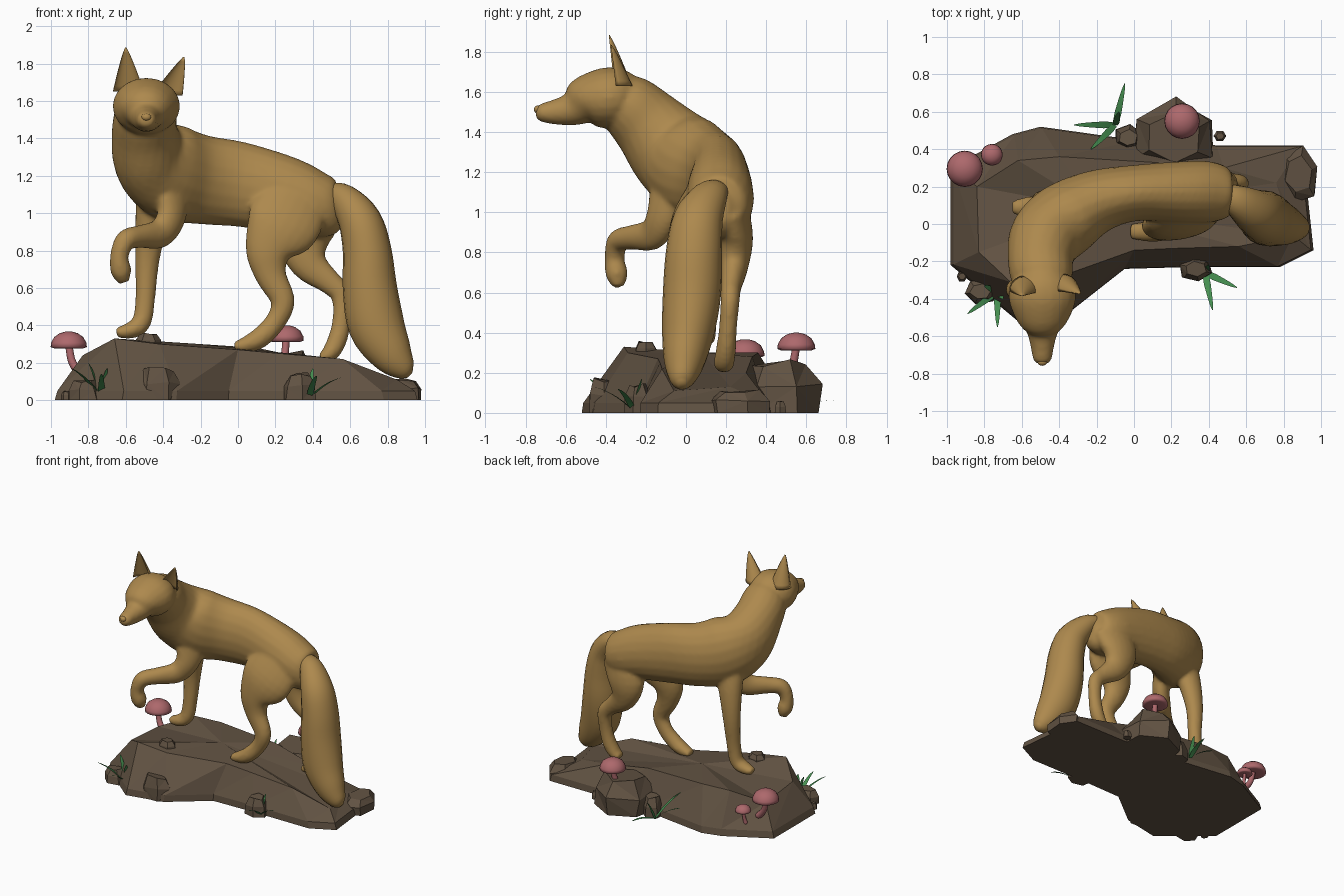
import bpy, bmesh, math, random
from mathutils import Vector, Matrix

if "Cube" in bpy.data.objects:
    bpy.data.objects.remove(bpy.data.objects["Cube"])
random.seed(4)


def material(name, rgb):
    m = bpy.data.materials.new(name)
    m.diffuse_color = (*rgb, 1)
    m.use_nodes = True
    m.node_tree.nodes["Principled BSDF"].inputs["Base Color"].default_value = m.diffuse_color
    return m


FUR = material("ochre_fur", (0.42, 0.25, 0.075))
STONE = material("stone", (0.12, 0.085, 0.055))
PINK = material("mushroom_pink", (0.42, 0.14, 0.15))
GREEN = material("grass_green", (0.06, 0.27, 0.08))
Y, Z = Vector((0, 1, 0)), Vector((0, 0, 1))


def finish(bm, name, mat, smooth=True):
    bmesh.ops.recalc_face_normals(bm, faces=bm.faces)
    me = bpy.data.meshes.new(name)
    for f in bm.faces:
        f.smooth = smooth
    bm.to_mesh(me)
    bm.free()
    me.materials.append(mat)
    ob = bpy.data.objects.new(name, me)
    bpy.context.collection.objects.link(ob)
    return ob


def spline(rows, steps=4):
    """Catmull-Rom through rows of numbers."""
    rows = [Vector(r) for r in rows]
    ext = [rows[0] * 2 - rows[1]] + rows + [rows[-1] * 2 - rows[-2]]
    out = []
    for i in range(1, len(ext) - 2):
        a, b, c, d = ext[i - 1:i + 3]
        for s in range(steps):
            t = s / steps
            out.append(0.5 * (2 * b + (c - a) * t + (2 * a - 5 * b + 4 * c - d) * t ** 2
                              + (3 * b - a - 3 * c + d) * t ** 3))
    return out + [rows[-1]]


def skin(bm, rings):
    rings = [[bm.verts.new(p) for p in r] for r in rings]
    n = len(rings[0])
    for r, q in zip(rings, rings[1:]):
        for i in range(n):
            bm.faces.new((r[i], r[(i + 1) % n], q[(i + 1) % n], q[i]))
    bm.faces.new(rings[0])
    bm.faces.new(rings[-1])


def loft(bm, rows, ref, n=20):
    """Rows are x, y, z, radius across ref, radius along ref."""
    pts = spline(rows)
    rings = []
    for i, p in enumerate(pts):
        t = (pts[min(i + 1, len(pts) - 1)] - pts[max(i - 1, 0)])
        t = Vector(t[:3]).normalized()
        a = t.cross(ref).normalized()
        b = a.cross(t)
        c = Vector(p[:3])
        rings.append([c + a * p[3] * math.cos(k * math.tau / n)
                      + b * p[4] * math.sin(k * math.tau / n) for k in range(n)])
    skin(bm, rings)


# fox: torso with neck, head and four legs, fused into one skin
fox = bmesh.new()
loft(fox, [(.56, .16, 1.02, .05, .08), (.5, .16, 1.02, .13, .15), (.4, .17, 1.05, .165, .18),
           (.25, .17, 1.1, .165, .205), (0, .165, 1.155, .15, .228), (-.2, .12, 1.18, .17, .24),
           (-.36, .03, 1.22, .2, .26), (-.47, -.07, 1.31, .195, .23), (-.5, -.19, 1.44, .175, .185),
           (-.49, -.3, 1.545, .16, .155), (-.49, -.36, 1.58, .1, .1)], Z)
loft(fox, [(-.49, -.23, 1.58, .08, .08), (-.49, -.31, 1.58, .16, .135), (-.49, -.4, 1.57, .18, .152),
           (-.49, -.5, 1.555, .145, .126), (-.49, -.57, 1.515, .088, .085),
           (-.49, -.66, 1.5, .062, .062), (-.49, -.725, 1.497, .05, .045),
           (-.49, -.75, 1.497, .025, .024)], Z)
# standing front leg
loft(fox, [(-.42, .06, 1.15, .13, .08), (-.46, .1, .95, .09, .075), (-.485, .12, .75, .066, .06),
           (-.495, .11, .55, .053, .05), (-.515, .1, .42, .052, .052),
           (-.57, .09, .375, .046, .056), (-.65, .09, .36, .027, .036)], Y)
# raised front leg
loft(fox, [(-.34, -.08, 1.12, .12, .06), (-.36, -.12, .97, .09, .065), (-.42, -.17, .89, .08, .06),
           (-.52, -.27, .875, .062, .056), (-.6, -.34, .855, .056, .056),
           (-.635, -.355, .77, .048, .05), (-.625, -.345, .69, .056, .056),
           (-.61, -.335, .63, .03, .03)], Vector((.76, -.65, 0)))
# hind legs, near and far
loft(fox, [(.32, .08, 1.1, .18, .07), (.24, .01, .94, .2, .085), (.165, -.01, .8, .13, .08),
           (.175, -.02, .67, .085, .062), (.24, -.03, .53, .065, .052), (.2, -.03, .42, .056, .05),
           (.12, -.04, .335, .056, .055), (.05, -.04, .3, .046, .052), (-.02, -.04, .285, .025, .04)], Y)
loft(fox, [(.4, .22, 1.03, .17, .09), (.35, .25, .87, .15, .085), (.38, .24, .73, .1, .07),
           (.49, .225, .63, .065, .052), (.555, .22, .56, .058, .048), (.555, .21, .43, .05, .045),
           (.53, .2, .32, .052, .05), (.49, .19, .25, .046, .052), (.44, .19, .225, .025, .04)], Y)
body = finish(fox, "fox_body", FUR)
rm = body.modifiers.new("fuse", 'REMESH')
rm.mode = 'VOXEL'
rm.voxel_size = 0.013
rm.use_smooth_shade = True
sm = body.modifiers.new("blend", 'SMOOTH')
sm.factor, sm.iterations = 0.5, 7

# bushy tail
bm = bmesh.new()
loft(bm, [(.47, .17, 1.12, .04, .05), (.56, .12, 1.08, .08, .09), (.65, .06, .96, .115, .125),
          (.69, .04, .8, .13, .14), (.705, .03, .6, .145, .145), (.74, .01, .4, .15, .13),
          (.82, -.01, .25, .115, .1), (.89, -.02, .165, .065, .06), (.92, -.02, .135, .02, .02)], Y)
finish(bm, "tail", FUR)

# cupped ears: round back, hollow front
for name, base, tip in (("ear_left", (-.585, -.36, 1.65), (-.6, -.385, 1.885)),
                        ("ear_right", (-.38, -.35, 1.63), (-.29, -.375, 1.835))):
    bm = bmesh.new()
    b, t = Vector(base), Vector(tip)
    rings = []
    for k in range(9):
        f = k / 8
        w = .004 + .08 * (1 - f) ** .85
        ring = []
        for j in range(20):
            s = math.sin(j * math.tau / 20)
            ring.append(b.lerp(t, f) + Vector((w * math.cos(j * math.tau / 20),
                                              w * (s if s > 0 else -.55 * s), 0)))
        rings.append(ring)
    skin(bm, rings)
    finish(bm, name, FUR)


def ball(name, loc, scale, mat):
    bm = bmesh.new()
    bmesh.ops.create_uvsphere(bm, u_segments=16, v_segments=10, radius=1,
                              matrix=Matrix.Translation(loc) @ Matrix.Diagonal((*scale, 1)))
    return finish(bm, name, mat)


ball("nose", (-.49, -.738, 1.513), (.026, .02, .02), FUR)
ball("eye_left", (-.556, -.545, 1.594), (.02, .016, .017), FUR)
ball("eye_right", (-.424, -.545, 1.58), (.02, .016, .017), FUR)

# faceted rock slab: ground outline with matching top edge
low = [(-.98, -.22), (-.62, -.52), (-.33, -.46), (-.05, -.24), (.3, -.23), (.78, -.23), (.96, -.14),
       (.9, .42), (.45, .42), (0, .45), (-.5, .52), (-.65, .48), (-.98, .3)]
top = [(-.83, -.15, .24), (-.66, -.31, .33), (-.42, -.29, .3), (0, -.14, .27), (.22, -.13, .25),
       (.56, -.12, .22), (.85, -.06, .11), (.76, .22, .13), (.48, .3, .2), (.1, .33, .28),
       (-.4, .36, .3), (-.62, .34, .3), (-.84, .2, .21)]
bm = bmesh.new()
lo = [bm.verts.new((x, y, 0)) for x, y in low]
mid = [bm.verts.new((x * .985, y * .985, .05)) for x, y in low]
hi = [bm.verts.new(p) for p in top]
hub = bm.verts.new((-.2, .08, .3))
bm.faces.new(lo)
for i in range(len(lo)):
    j = (i + 1) % len(lo)
    bm.faces.new((lo[i], lo[j], mid[j], mid[i]))
    bm.faces.new((mid[i], mid[j], hi[j]))
    bm.faces.new((mid[i], hi[j], hi[i]))
    bm.faces.new((hi[i], hi[j], hub))
finish(bm, "rock_slab", STONE, False)


def rock(name, loc, size, turn=0.0):
    """Chiselled block: a jittered six-sided frustum."""
    bm = bmesh.new()
    rings = []
    for z, s in ((0, 1), (.55, .95), (1, .62)):
        rings.append([Vector((loc[0] + size[0] * s * math.cos(turn + k * math.tau / 6) * random.uniform(.88, 1.1),
                              loc[1] + size[1] * s * math.sin(turn + k * math.tau / 6) * random.uniform(.88, 1.1),
                              loc[2] + size[2] * z * (random.uniform(.85, 1) if z else 1)))
                      for k in range(6)])
    skin(bm, rings)
    bmesh.ops.triangulate(bm, faces=[f for f in bm.faces if len(f.verts) == 4])
    finish(bm, name, STONE, False)


rock("back_boulder", (.22, .46, 0), (.24, .22, .27), .5)
rock("end_rock", (.88, .26, 0), (.115, .16, .12), .3)
rock("front_rock", (-.43, -.41, 0), (.13, .09, .18))
rock("back_rock", (-.03, .46, 0), (.08, .07, .16), .4)
rock("edge_rock", (.33, -.24, 0), (.09, .07, .15), .7)
rock("corner_rock", (-.82, -.36, 0), (.09, .07, .11), .2)
rock("slab_rock", (-.48, -.2, .28), (.07, .06, .08))
rock("pebble_front", (-.92, -.28, 0), (.03, .03, .05))
rock("pebble_back", (.46, .47, 0), (.035, .03, .06))


def mushroom(name, foot, head, r):
    """Head is the centre of the cap underside."""
    f, h = Vector(foot), Vector(head)
    bm = bmesh.new()
    m = f.lerp(h, .5) + Vector(((h.x - f.x) * .25, 0, 0))
    loft(bm, [(*f, r * .28, r * .28), (*m, r * .22, r * .22), (*(h + Z * r * .2), r * .2, r * .2)], Y, 12)
    prof = [(.15, .08), (.8, .02), (1, .1), (.97, .35), (.8, .68), (.5, .9), (.2, .99), (.02, 1)]
    skin(bm, [[h + Vector((a * r * math.cos(k * math.tau / 20), a * r * math.sin(k * math.tau / 20), b * r * .95))
               for k in range(20)] for a, b in prof])
    finish(bm, name, PINK)


mushroom("mushroom_left", (-.82, .27, .12), (-.905, .295, .275), .097)
mushroom("mushroom_small", (-.77, .35, .08), (-.76, .37, .18), .058)
mushroom("mushroom_back", (.23, .52, .18), (.257, .55, .31), .095)


# grass tufts: arching tapered blades
def tuft(name, base, tips):
    bm = bmesh.new()
    b = Vector(base)
    for tip in tips:
        t = Vector(tip)
        side = (t - b).cross(Z).normalized()
        rows = []
        for k in range(8):
            f = k / 7
            c = b.lerp(t, f) + Z * .3 * f * (1 - f) * (t - b).length
            w = .002 + .02 * (1 - f) ** .6 * min(1, .5 + 2 * f)
            rows.append((bm.verts.new(c - side * w), bm.verts.new(c + side * w)))
        for p, q in zip(rows, rows[1:]):
            bm.faces.new((p[0], p[1], q[1], q[0]))
    finish(bm, name, GREEN)


tuft("grass_left", (-.73, -.36, .01), [(-.89, -.48, .17), (-.73, -.55, .14), (-.8, -.33, .2), (-.7, -.4, .17)])
tuft("grass_right", (.38, -.26, .01), [(.55, -.34, .12), (.42, -.46, .13), (.4, -.22, .17)])
tuft("grass_back", (-.1, .53, .01), [(-.05, .75, .06), (-.32, .53, .15), (-.23, .4, .2), (-.08, .6, .16)])
